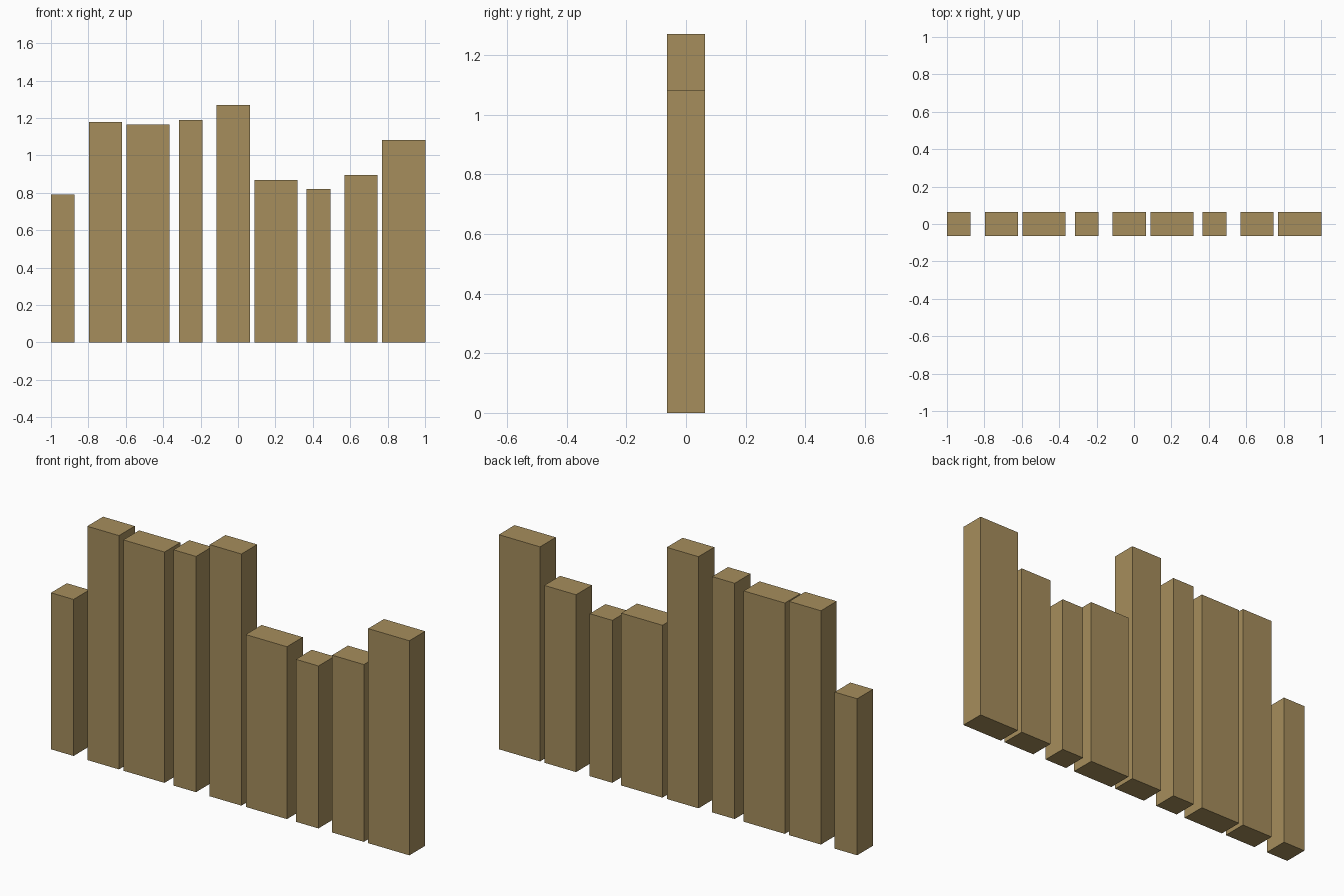
import bpy

if "Cube" in bpy.data.objects:
    bpy.data.objects.remove(bpy.data.objects["Cube"])

DEPTH = 0.126
PITCH = 0.2279
FIRST_CENTRE = -0.937
WIDTHS = (0.126, 0.177, 0.23)   # repeating narrow, medium, wide
HEIGHTS = (0.79, 1.18, 1.165, 1.19, 1.27, 0.87, 0.82, 0.895, 1.083)

wood = bpy.data.materials.new("tan_wood")
wood.diffuse_color = (0.38, 0.27, 0.107, 1)
wood.use_nodes = True
wood.node_tree.nodes["Principled BSDF"].inputs["Base Color"].default_value = wood.diffuse_color


def plank(name, x, width, height):
    bpy.ops.mesh.primitive_cube_add(size=1, location=(x, 0, height / 2))
    ob = bpy.context.object
    ob.name = name
    ob.scale = (width, DEPTH, height)
    bpy.ops.object.transform_apply(location=False, rotation=False, scale=True)
    ob.data.materials.append(wood)


# Row of upright planks at an even pitch
for i, height in enumerate(HEIGHTS):
    plank(f"plank_{i + 1}", FIRST_CENTRE + i * PITCH, WIDTHS[i % 3], height)
